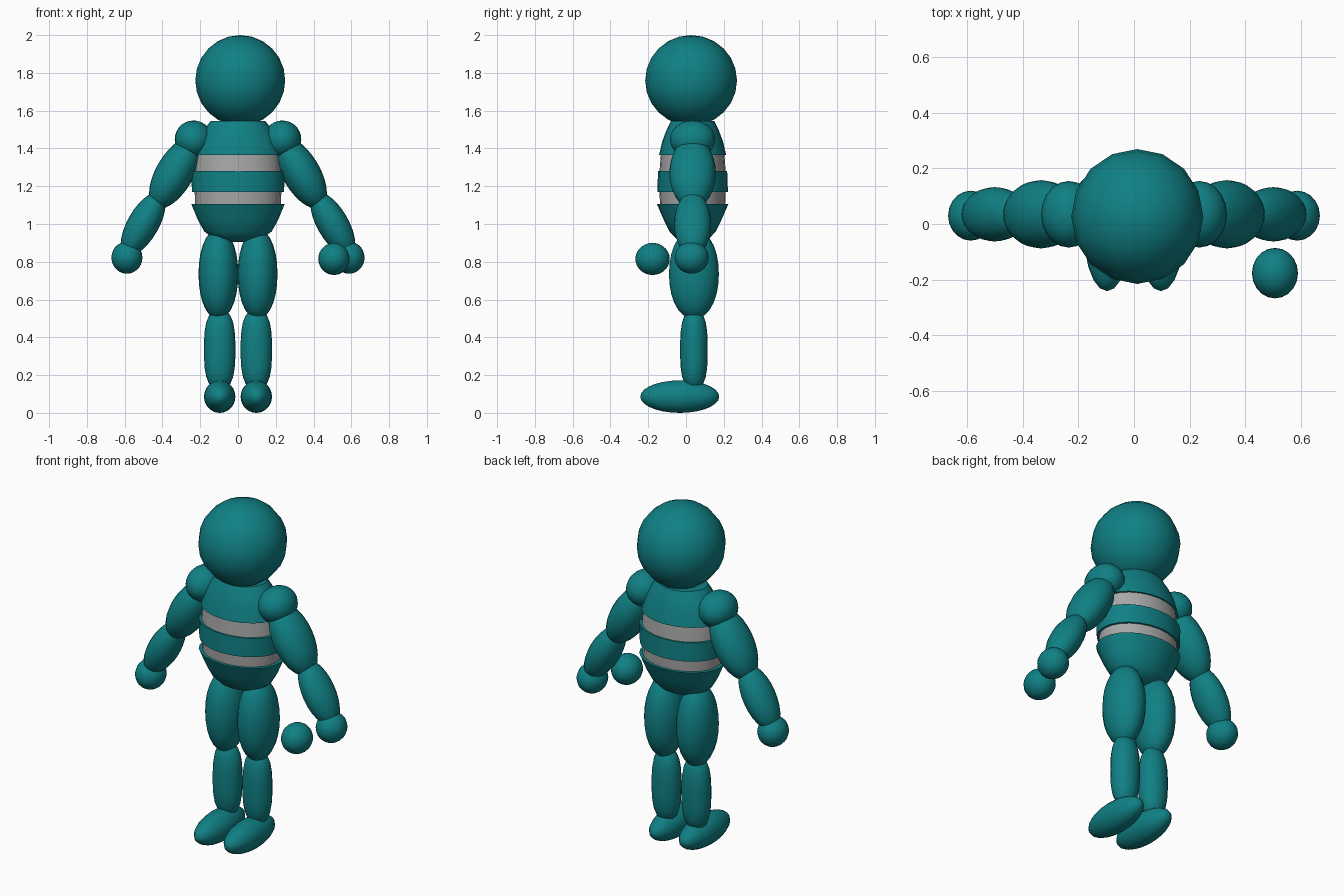
import bpy, bmesh, math
from mathutils import Matrix, Vector

if "Cube" in bpy.data.objects:
    bpy.data.objects.remove(bpy.data.objects["Cube"])


def material(name, rgb):
    m = bpy.data.materials.new(name)
    m.diffuse_color = (*rgb, 1)
    m.use_nodes = True
    m.node_tree.nodes["Principled BSDF"].inputs["Base Color"].default_value = m.diffuse_color
    return m


TEAL = material("teal", (0.005, 0.216, 0.231))
GREY = material("light_grey", (0.39, 0.39, 0.39))
MID_Y = 0.035


def finish(name, bm, mat, angle):
    bmesh.ops.recalc_face_normals(bm, faces=bm.faces)
    me = bpy.data.meshes.new(name)
    bm.to_mesh(me)
    bm.free()
    me.materials.append(mat)
    ob = bpy.data.objects.new(name, me)
    bpy.context.collection.objects.link(ob)
    bpy.ops.object.select_all(action='DESELECT')
    ob.select_set(True)
    bpy.context.view_layer.objects.active = ob
    bpy.ops.object.shade_smooth_by_angle(angle=math.radians(angle))
    return ob


def ellipsoid(name, loc, radii, tilt=0, power=2, seg=20, rings=14):
    """Ellipsoid, tilted about y; power above 2 makes its ends along z blunter."""
    bm = bmesh.new()
    bmesh.ops.create_uvsphere(bm, u_segments=seg, v_segments=rings, radius=1)
    for v in bm.verts:
        r = math.hypot(v.co.x, v.co.y)
        k = (r ** power + abs(v.co.z) ** power) ** (-1 / power)
        v.co = v.co * k
    mat = Matrix.Translation(Vector(loc)) @ Matrix.Rotation(tilt, 4, 'Y') @ Matrix.Diagonal((*radii, 1))
    bmesh.ops.transform(bm, matrix=mat, verts=bm.verts)
    return finish(name, bm, TEAL, 75)


def lathe(name, profile, mat, seg=24):
    """Closed oval rings; profile rows are (z, half width, half depth)."""
    bm = bmesh.new()
    loops = []
    for z, rx, ry in profile:
        loops.append([bm.verts.new((rx * math.cos(a), MID_Y + ry * math.sin(a), z))
                      for a in (2 * math.pi * i / seg for i in range(seg))])
    for a, b in zip(loops, loops[1:]):
        for i in range(seg):
            j = (i + 1) % seg
            bm.faces.new((a[i], a[j], b[j], b[i]))
    bm.faces.new(loops[0])
    bm.faces.new(loops[-1])
    return finish(name, bm, mat, 35)


# Head
ellipsoid("head", (0.012, 0.027, 1.76), (0.238, 0.243, 0.24), seg=16, rings=12)

# Torso: teal bands wrapped over two grey stripes
lathe("chest", [(1.365, 0.235, 0.178), (1.44, 0.215, 0.16), (1.50, 0.18, 0.137), (1.545, 0.145, 0.115)], TEAL)
lathe("upper_stripe", [(1.27, 0.232, 0.176), (1.32, 0.228, 0.172), (1.37, 0.222, 0.168)], GREY)
lathe("waist_band", [(1.17, 0.243, 0.187), (1.28, 0.25, 0.183)], TEAL)
lathe("lower_stripe", [(1.09, 0.226, 0.172), (1.18, 0.23, 0.176)], GREY)
lathe("hips", [(0.905, 0.05, 0.04), (0.925, 0.13, 0.09), (0.96, 0.178, 0.122),
               (1.02, 0.212, 0.152), (1.105, 0.247, 0.189)], TEAL)

# Limbs on both sides
for s, side in ((-1, "left"), (1, "right")):
    tilt = -s * math.radians(30)
    ellipsoid(side + "_shoulder", (s * 0.235, MID_Y, 1.448), (0.1, 0.12, 0.1))
    ellipsoid(side + "_upper_arm", (s * 0.335, MID_Y, 1.27), (0.1, 0.123, 0.21), tilt)
    ellipsoid(side + "_forearm", (s * 0.502, MID_Y, 1.0), (0.083, 0.098, 0.19), tilt)
    ellipsoid(side + "_hand", (s * 0.588, 0.03, 0.822), (0.082, 0.09, 0.085))
    ellipsoid(side + "_thigh", (s * 0.104, 0.042, 0.735), (0.105, 0.132, 0.238), power=2.1)
    ellipsoid(side + "_shin", (s * 0.097, 0.042, 0.335), (0.083, 0.073, 0.21), power=2.8)
    ellipsoid(side + "_foot", (s * 0.097, -0.033, 0.086), (0.083, 0.209, 0.086))

# Loose ball in front of one hand
ellipsoid("loose_ball", (0.508, -0.177, 0.815), (0.083, 0.091, 0.085))
